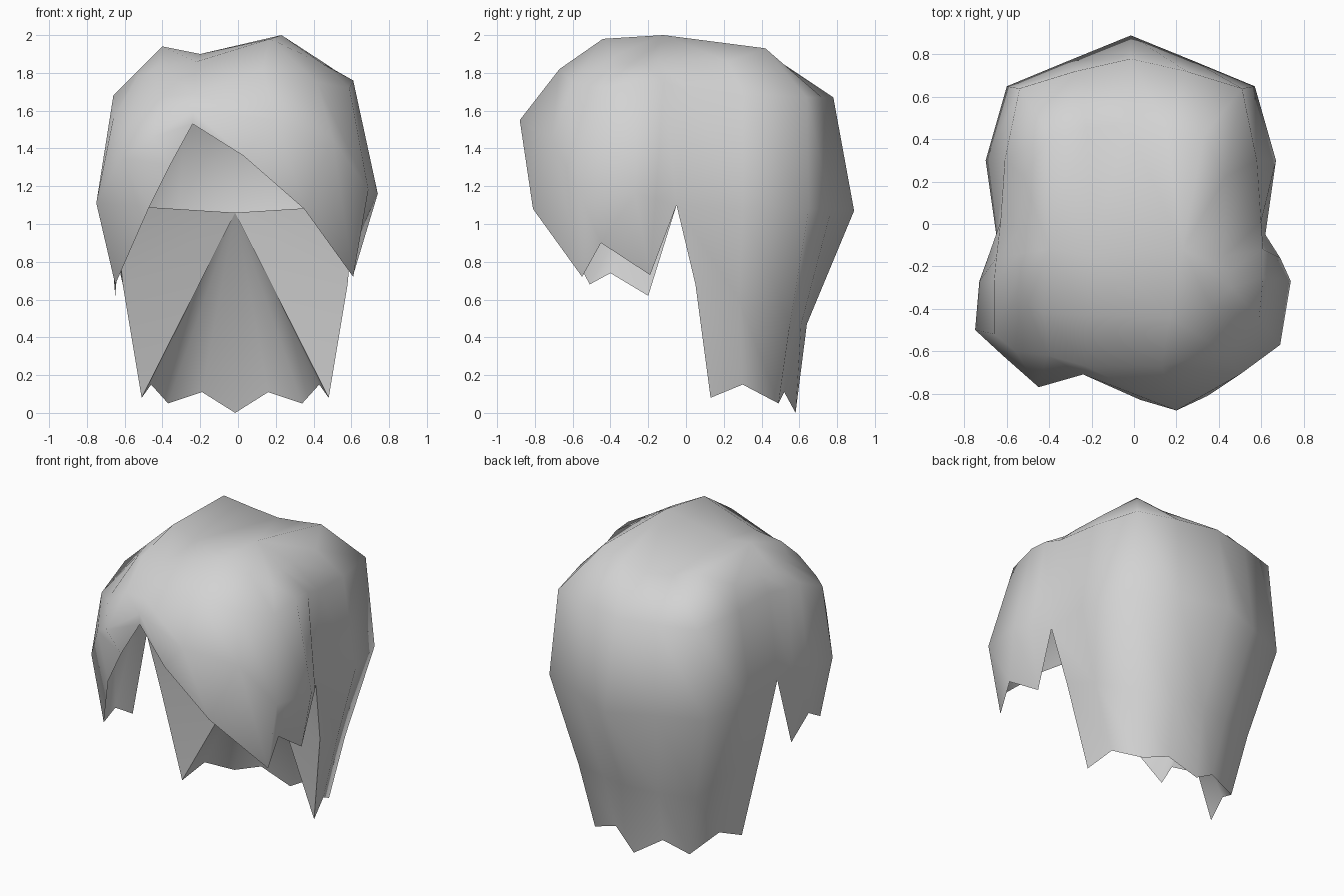
import bpy
import bmesh
from mathutils import Vector

default_cube = bpy.data.objects.get("Cube")
if default_cube:
    bpy.data.objects.remove(default_cube, do_unlink=True)

# One plain grey for the whole hairpiece
grey = bpy.data.materials.new("plain_grey")
grey.use_nodes = True
colour = (0.65, 0.65, 0.65, 1)
grey.diffuse_color = colour
grey.node_tree.nodes["Principled BSDF"].inputs["Base Color"].default_value = colour

MIDLINE = -0.015  # the back is symmetrical about this x


def point(x, y, z):
    """Convert hundredths to a position."""
    return Vector((x, y, z)) / 100


def mirrored(p):
    return Vector((2 * MIDLINE - p.x, p.y, p.z))


def strand(crown, *points):
    """Column of points from crown to tip."""
    return [crown] + [point(*p) for p in points]


def make_object(name, faces):
    """Build a smooth mesh from faces given as positions, sharing equal points."""
    bm = bmesh.new()
    shared = {}

    def vertex(p):
        key = tuple(round(c, 4) for c in p)
        if key not in shared:
            shared[key] = bm.verts.new(p)
        return shared[key]

    for face in faces:
        corners = list(dict.fromkeys(vertex(p) for p in face))
        if len(corners) > 2:
            bm.faces.new(corners).smooth = True
    mesh = bpy.data.meshes.new(name)
    bm.to_mesh(mesh)
    bm.free()
    mesh.materials.append(grey)
    obj = bpy.data.objects.new(name, mesh)
    bpy.context.collection.objects.link(obj)
    return obj


def skin(columns):
    """Quads between neighbouring columns, ordered to face outwards."""
    faces = []
    for a, b in zip(columns, columns[1:]):
        for row in range(len(a) - 1):
            faces.append((a[row], a[row + 1], b[row + 1], b[row]))
    return faces


def fan(apex, rim):
    """Triangles from one apex to each stretch of a rim."""
    return [(apex, b, a) for a, b in zip(rim, rim[1:])]


# Crown: two humps with the parting between them
left_hump = point(23, -12, 200)
right_hump = point(-40, -12, 194)
valley = point(-20, -15, 190)

parting = strand(valley, (-22, -43, 186), (-23, -67, 169), (-24, -71, 160), (-24, -71, 153))

# Fringe: arch, shoulder, widest point and tip of each strand
left_fringe = [strand(left_hump, *p) for p in (
    ((17, -44, 198), (13, -67, 182), (20, -88, 155), (3, -83, 136)),
    ((36, -38, 189), (42, -60, 175), (50, -71, 145), (35, -81, 108)),
    ((46, -30, 184), (59, -45, 172), (69, -57, 118), (61, -55, 72)),
    ((45, -22, 185), (61, -25, 176), (74, -27, 116), (62, -45, 90)),
    ((43, -15, 187), (61, -12, 175), (69, -16, 113), (61, -19, 73)),
)]
right_fringe = [strand(right_hump, *p) for p in (
    ((-54, -14, 180), (-65, -16, 168), (-69, -16, 110), (-65, -20, 62)),
    ((-54, -20, 180), (-66, -27, 168), (-73, -27, 111), (-64, -40, 74)),
    ((-53, -30, 178), (-66, -52, 156), (-75, -50, 111), (-65, -51, 68)),
    ((-50, -38, 178), (-56, -60, 157), (-62, -62, 135), (-47, -72, 109)),
    ((-42, -42, 184), (-41, -62, 167), (-45, -77, 146), (-36, -74, 131)),
)]

# Back: shoulder, widest point, nape and tip of each strand, from ear to centre
back_shape = (
    ((60, 1, 171), (62, -5, 110), (58, 5, 68), (48, 13, 8)),
    ((58, 30, 169), (67, 30, 108), (55, 28, 60), (43, 30, 15)),
    ((51, 64, 167), (57, 65, 108), (42, 55, 47), (34, 49, 5)),
    ((25, 72, 167), (28, 77, 108), (19, 61, 47), (16, 52, 11)),
)
left_arches = ((43, -3, 187), (43, 22, 186), (33, 42, 193), (15, 45, 189))
right_arches = ((-54, -3, 180), (-52, 22, 181), (-40, 42, 193), (-22, 45, 189))
left_back = [strand(left_hump, arch, *p) for arch, p in zip(left_arches, back_shape)]
right_back = [[right_hump, point(*arch)] + [mirrored(p) for p in column[2:]]
              for arch, column in zip(right_arches, left_back)]
right_back.reverse()
centre_back = strand(valley, (-3, 47, 186), (-1.5, 78, 167), (-1.5, 89, 107),
                     (-1.5, 64, 47), (-1.5, 58, 0))
whole_back = left_back + [centre_back] + right_back


def ear_end(column):
    """Shorten an ear column so the fringe closes to a point above the side gap."""
    return column[:4] + [column[3]]


faces = skin([parting] + left_fringe + [ear_end(left_back[0])])
faces += skin(whole_back)
faces += skin([ear_end(right_back[-1])] + right_fringe + [parting])
make_object("hair_shell", faces)

# Inside of the back: front panels by the ears and a hollow down to the tips
apex = point(-1.5, 25, 106)
make_object("left_inner_panel", fan(apex, left_back[0][:2:-1]))
make_object("right_inner_panel", fan(apex, right_back[-1][3:]))
make_object("inner_hollow", fan(apex, [column[-1] for column in whole_back]))
